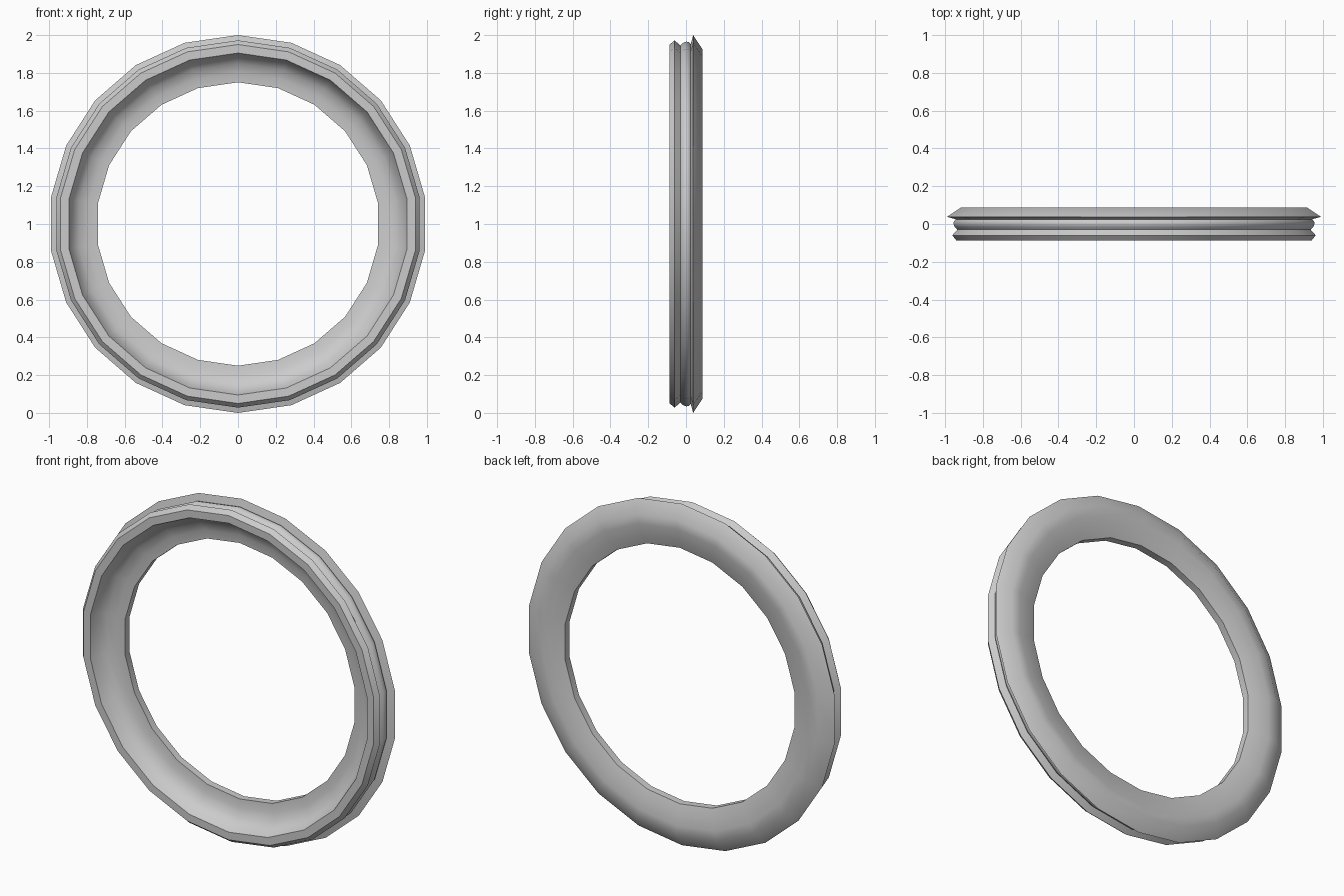
import bpy, bmesh
from math import sin, cos, tau, radians

if "Cube" in bpy.data.objects:
    bpy.data.objects.remove(bpy.data.objects["Cube"])

SIDES = 22

# closed cross-section as (y, radius), running front rim -> outside -> back -> bore
profile = [
    (-0.087, 0.950), (-0.060, 0.972), (-0.030, 0.945),   # front bead and groove
    (-0.014, 0.960), (0.002, 0.966), (0.016, 0.962), (0.025, 0.953),  # middle bead
    (0.038, 1.000),                                       # rear flange peak
    (0.087, 0.925), (0.085, 0.870), (0.075, 0.805), (0.058, 0.750),   # rounded back
    (0.016, 0.750),                                       # inner lip
    (0.012, 0.800), (-0.005, 0.850), (-0.038, 0.885),     # hollow front
    (-0.087, 0.905),                                      # front face inner edge
]

# sweep the cross-section around the y axis
bm = bmesh.new()
rings = []
for i in range(SIDES):
    a = tau * i / SIDES
    rings.append([bm.verts.new((r * sin(a), y, 1 + r * cos(a))) for y, r in profile])
n = len(profile)
for i in range(SIDES):
    a, b = rings[i], rings[(i + 1) % SIDES]
    for j in range(n):
        k = (j + 1) % n
        bm.faces.new((a[j], a[k], b[k], b[j]))
bmesh.ops.recalc_face_normals(bm, faces=bm.faces)

mesh = bpy.data.meshes.new("rim_ring")
bm.to_mesh(mesh)
bm.free()
ring = bpy.data.objects.new("rim_ring", mesh)
bpy.context.collection.objects.link(ring)

# smooth around the ring, crisp along the ridges
bpy.context.view_layer.objects.active = ring
ring.select_set(True)
bpy.ops.object.shade_smooth_by_angle(angle=radians(40))
